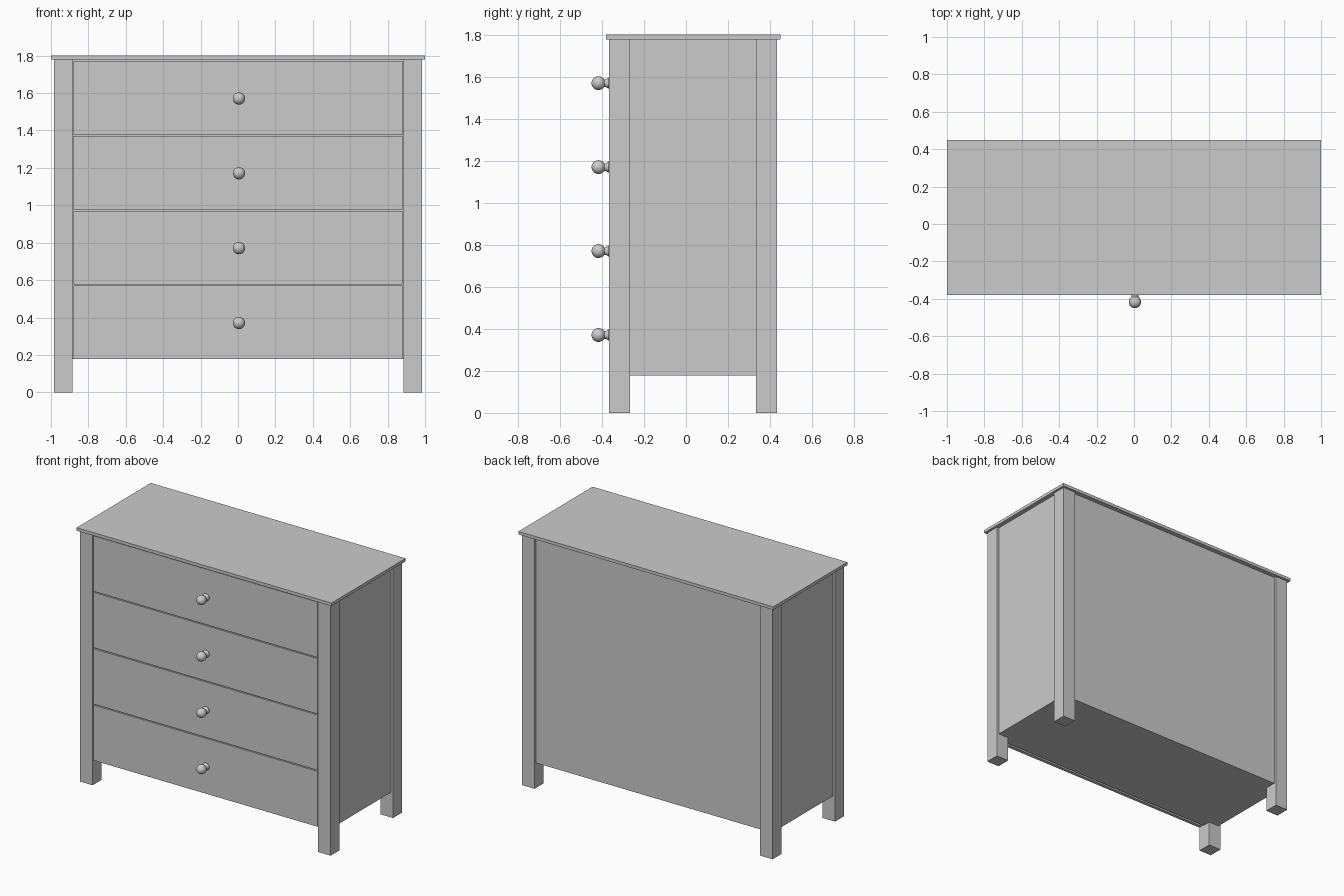
import bpy, bmesh, math
from mathutils import Vector

cube = bpy.data.objects.get("Cube")
if cube:
    bpy.data.objects.remove(cube, do_unlink=True)

grey = bpy.data.materials.new("plain grey")
grey.use_nodes = True
colour = (0.6, 0.6, 0.6, 1)
grey.diffuse_color = colour
grey.node_tree.nodes["Principled BSDF"].inputs["Base Color"].default_value = colour


def finish(name, bm):
    mesh = bpy.data.meshes.new(name)
    bm.to_mesh(mesh)
    bm.free()
    mesh.materials.append(grey)
    obj = bpy.data.objects.new(name, mesh)
    bpy.context.collection.objects.link(obj)
    return obj


def box(name, x, y, z):
    """Box from (min, max) pairs along each axis."""
    bm = bmesh.new()
    bmesh.ops.create_cube(bm, size=1)
    for v in bm.verts:
        v.co = [(lo + hi) / 2 + c * (hi - lo) for c, (lo, hi) in zip(v.co, (x, y, z))]
    return finish(name, bm)


def knob(name, x, z):
    """Flared stem and ball turned around the y axis."""
    bm = bmesh.new()
    ball_y, radius = -0.417, 0.033
    profile = [(0, -0.363), (0.026, -0.363), (0.026, -0.37), (0.021, -0.377), (0.018, -0.385)]
    for i in range(13):
        a = math.radians(33 + (180 - 33) * i / 12)
        profile.append((radius * math.sin(a), ball_y + radius * math.cos(a)))
    verts = [bm.verts.new((x + r, y, z)) for r, y in profile]
    edges = [bm.edges.new(pair) for pair in zip(verts, verts[1:])]
    bmesh.ops.spin(bm, geom=verts + edges, cent=Vector((x, 0, z)), axis=(0, 1, 0),
                   angle=math.tau, steps=24)
    bmesh.ops.remove_doubles(bm, verts=bm.verts, dist=0.0001)
    bmesh.ops.recalc_face_normals(bm, faces=bm.faces)
    obj = finish(name, bm)
    bpy.ops.object.select_all(action="DESELECT")
    obj.select_set(True)
    bpy.context.view_layer.objects.active = obj
    bpy.ops.object.shade_smooth_by_angle(angle=math.radians(35))


# Main levels
LEG_TOP, BODY_BOTTOM = 1.78, 0.177
FRONT, BACK = -0.367, 0.434
LEG_IN, LEG_OUT, LEG = 0.885, 0.984, 0.101

# Overhanging top
box("top_board", (-1, 1), (-0.38, 0.45), (LEG_TOP, 1.802))

# Legs and recessed side panels
for side, s in (("left", 1), ("right", -1)):
    span = sorted((s * LEG_IN, s * LEG_OUT))
    box("front_leg_" + side, span, (FRONT, FRONT + LEG), (0, LEG_TOP))
    box("back_leg_" + side, span, (BACK - LEG, BACK), (0, LEG_TOP))
    panel = sorted((s * (LEG_OUT - 0.04), s * (LEG_OUT - 0.017)))
    box("side_panel_" + side, panel, (FRONT + LEG, BACK - LEG), (BODY_BOTTOM, LEG_TOP))

# Back, bottom and the inner face behind the drawer gaps
box("back_panel", (-LEG_IN, LEG_IN), (BACK - 0.04, BACK - 0.017), (BODY_BOTTOM, LEG_TOP))
box("bottom_panel", (-LEG_IN, LEG_IN), (FRONT + 0.04, BACK - 0.04), (BODY_BOTTOM, BODY_BOTTOM + 0.03))
for side, s in (("left", 1), ("right", -1)):
    strip = sorted((s * LEG_IN, s * (LEG_OUT - 0.03)))
    box("bottom_edge_" + side, strip, (FRONT + LEG, BACK - LEG), (BODY_BOTTOM, BODY_BOTTOM + 0.03))
box("inner_frame", (-LEG_IN, LEG_IN), (FRONT + 0.04, FRONT + 0.05), (BODY_BOTTOM + 0.03, LEG_TOP))

# Drawer fronts with knobs
for i in range(4):
    low = BODY_BOTTOM + 0.4 * i
    box(f"drawer_front_{i + 1}", (-0.88, 0.88), (FRONT + 0.002, FRONT + 0.025), (low, low + 0.393))
    knob(f"drawer_knob_{i + 1}", 0.005, low + 0.194)
